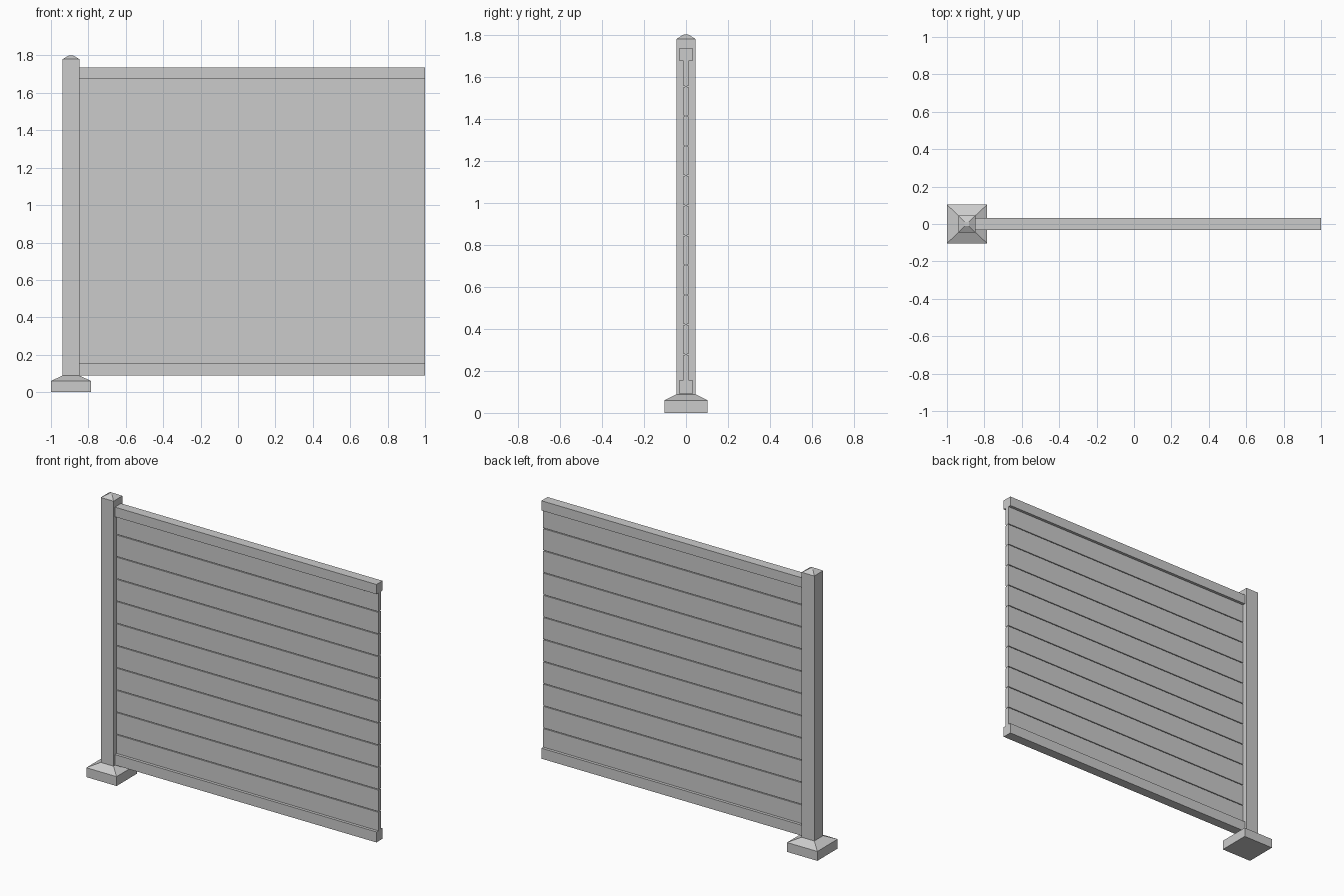
import bpy, bmesh

if "Cube" in bpy.data.objects:
    bpy.data.objects.remove(bpy.data.objects["Cube"])

PX = -0.893            # post centre
X0, X1 = -0.848, 1.0   # panel span


def mesh_object(name, verts, faces):
    me = bpy.data.meshes.new(name)
    me.from_pydata(verts, [], faces)
    bm = bmesh.new()
    bm.from_mesh(me)
    bmesh.ops.recalc_face_normals(bm, faces=bm.faces)
    bm.to_mesh(me)
    bm.free()
    ob = bpy.data.objects.new(name, me)
    bpy.context.collection.objects.link(ob)
    return ob


def stacked(name, rings):
    """Closed solid from rectangular rings (half x, half y, z) around the post axis."""
    verts, faces = [], []
    for hx, hy, z in rings:
        verts += [(PX + sx * hx, sy * hy, z) for sx, sy in ((-1, -1), (1, -1), (1, 1), (-1, 1))]
    for r in range(len(rings) - 1):
        for i in range(4):
            a, b = r * 4 + i, r * 4 + (i + 1) % 4
            faces.append((a, b, b + 4, a + 4))
    n = len(verts)
    faces += [(3, 2, 1, 0), (n - 4, n - 3, n - 2, n - 1)]
    return mesh_object(name, verts, faces)


def extruded(name, profile):
    """Extrude a (y, z) profile along the panel length."""
    n = len(profile)
    verts = [(x, y, z) for x in (X0, X1) for y, z in profile]
    faces = [(i, (i + 1) % n, n + (i + 1) % n, n + i) for i in range(n)]
    faces += [tuple(range(n)), tuple(range(2 * n - 1, n - 1, -1))]
    return mesh_object(name, verts, faces)


def bar(name, hy, z0, z1):
    return extruded(name, [(-hy, z0), (hy, z0), (hy, z1), (-hy, z1)])


# Square post with shallow pyramid cap
stacked("post", [(0.045, 0.045, 0.085), (0.045, 0.045, 1.78)])
stacked("post_cap", [(0.045, 0.045, 1.78), (0.012, 0.012, 1.80)])

# Foot cover with sloped top
stacked("post_base", [(0.107, 0.103, 0), (0.107, 0.103, 0.06), (0.046, 0.046, 0.088)])

# Top and bottom rails
bar("bottom_rail", 0.031, 0.09, 0.157)
bar("top_rail", 0.031, 1.675, 1.737)

# Horizontal boards, joined by a recessed tongue in each narrow gap
gap, t, tongue = 0.005, 0.0125, 0.005
seams = [0.278 + 0.1418 * i for i in range(10)]
edges = [0.157] + seams + [1.675]
for i in range(len(edges) - 1):
    lo = edges[i] + (gap / 2 if i else 0)
    last = i == len(edges) - 2
    hi = edges[i + 1] - (0 if last else gap / 2)
    profile = [(-t, lo), (t, lo), (t, hi)]
    if not last:
        profile += [(tongue, hi), (tongue, hi + gap), (-tongue, hi + gap), (-tongue, hi)]
    profile.append((-t, hi))
    extruded(f"board_{i + 1}", profile)
